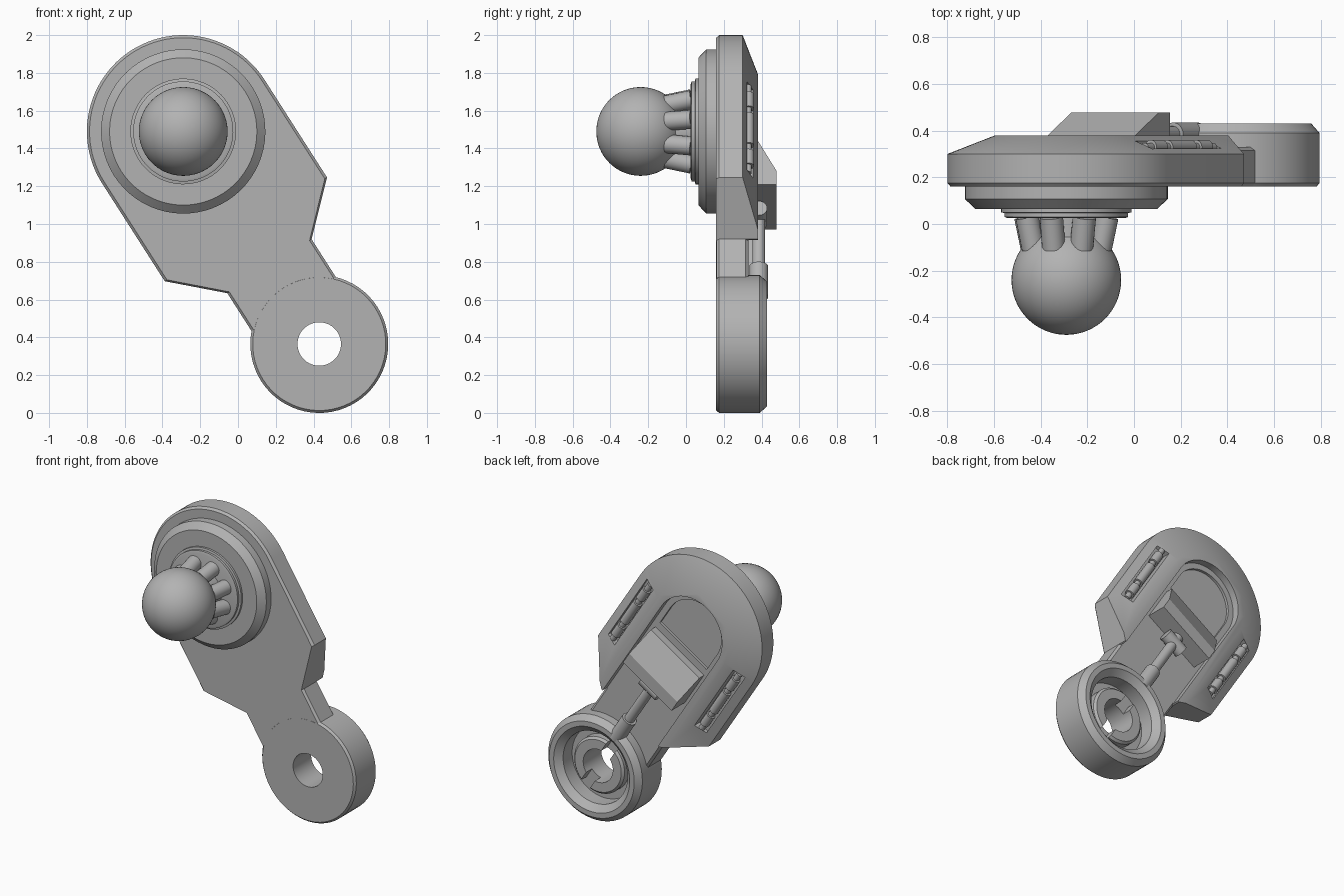
import bpy, bmesh, math
from mathutils import Matrix, Vector

cube = bpy.data.objects.get("Cube")
if cube:
    bpy.data.objects.remove(cube, do_unlink=True)

grey = bpy.data.materials.new("grey plastic")
grey.use_nodes = True
grey.diffuse_color = (0.45, 0.45, 0.45, 1)
grey.node_tree.nodes["Principled BSDF"].inputs["Base Color"].default_value = grey.diffuse_color

# The arm is built hanging straight down from the big disc, then tilted.
# Local coordinates: v across, y depth, u distance down the arm.
REACH = 1.336
PLACE = Matrix.Translation((-0.29, 0, 1.49)) @ Matrix.Rotation(-math.atan2(0.72, 1.125), 4, 'Y')


def finish(name, bm):
    bmesh.ops.recalc_face_normals(bm, faces=bm.faces)
    bm.transform(PLACE)
    mesh = bpy.data.meshes.new(name)
    bm.to_mesh(mesh)
    bm.free()
    mesh.materials.append(grey)
    ob = bpy.data.objects.new(name, mesh)
    bpy.context.collection.objects.link(ob)
    return ob


def activate(ob):
    bpy.ops.object.select_all(action='DESELECT')
    ob.select_set(True)
    bpy.context.view_layer.objects.active = ob


def stack(name, layers):
    """Skin between outlines of (v, u) points placed at successive depths."""
    bm = bmesh.new()
    rings = [[bm.verts.new((v, y, -u)) for v, u in pts] for y, pts in layers]
    n = len(rings[0])
    for a, b in zip(rings, rings[1:]):
        for i in range(n):
            j = (i + 1) % n
            bm.faces.new((a[i], a[j], b[j], b[i]))
    bm.faces.new(rings[0])
    bm.faces.new(rings[-1])
    return finish(name, bm)


def lathe(name, profile, u=0, closed=False):
    """Turn a profile of (radius, y) around the depth axis."""
    bm = bmesh.new()
    pts = [bm.verts.new((r, y, 0)) for r, y in profile]
    pairs = list(zip(pts, pts[1:])) + ([(pts[-1], pts[0])] if closed else [])
    edges = [bm.edges.new(p) for p in pairs]
    bmesh.ops.spin(bm, geom=pts + edges, cent=(0, 0, 0), axis=(0, 1, 0),
                   angle=2 * math.pi, steps=64)
    bmesh.ops.remove_doubles(bm, verts=bm.verts, dist=0.0005)
    bm.transform(Matrix.Translation((0, 0, -u)))
    return finish(name, bm)


def rod(name, a, b, radius):
    """Cylinder between two (v, y, u) points."""
    a, b = Vector((a[0], a[1], -a[2])), Vector((b[0], b[1], -b[2]))
    bm = bmesh.new()
    turn = (b - a).to_track_quat('Z', 'Y').to_matrix().to_4x4()
    bmesh.ops.create_cone(bm, cap_ends=True, segments=24, radius1=radius, radius2=radius,
                          depth=(b - a).length, matrix=Matrix.Translation((a + b) / 2) @ turn)
    return finish(name, bm)


def block(v0, v1, u0, u1):
    return [(v0, u0), (v1, u0), (v1, u1), (v0, u1)]


def arch(r, *tail, steps=48):
    """Half circle over the top, closed by mirrored points down the sides."""
    arc = [(r * math.cos(math.pi * i / steps), -r * math.sin(math.pi * i / steps))
           for i in range(steps + 1)]
    return arc + [(-v, u) for v, u in tail] + list(reversed(tail))


def cut(ob, cutter):
    cutter.hide_render = True
    mod = ob.modifiers.new("cut", 'BOOLEAN')
    mod.operation, mod.solver, mod.object = 'DIFFERENCE', 'EXACT', cutter
    activate(ob)
    bpy.ops.object.modifier_apply(modifier=mod.name)
    bpy.data.objects.remove(cutter, do_unlink=True)


# Housing: rounded top, broad slope around the back edge
def shell(r, shoulder, foot):
    return arch(r, (r, shoulder), (foot, 0.847))


housing = stack("housing", [
    (0.16, shell(0.496, 0.615, 0.252)),
    (0.175, shell(0.51, 0.615, 0.265)),
    (0.30, shell(0.51, 0.615, 0.265)),
    (0.38, shell(0.305, 0.809, 0.265))])
cut(housing, stack("channel_cutter", [(y, arch(0.255, (0.255, 0.95))) for y in (0.33, 0.5)]))
cut(housing, stack("panel_cutter", [(y, arch(0.215, (0.215, 0.15))) for y in (0.312, 0.4)]))
for side in (-1, 1):
    cut(housing, stack("slot_cutter", [
        (y, block(side * 0.41 - 0.042, side * 0.41 + 0.042, -0.025, 0.53)) for y in (0.3, 0.45)]))

# Pins lying in the side slots
for side, label in ((-1, "right"), (1, "left")):
    v = side * 0.41
    rod(label + "_pin", (v, 0.328, -0.02), (v, 0.328, 0.525), 0.02)
    for i, (u0, u1) in enumerate(((0.03, 0.12), (0.16, 0.35), (0.39, 0.48))):
        rod(f"{label}_pin_sleeve_{i + 1}", (v, 0.33, u0), (v, 0.33, u1), 0.03)

# Neck joining the housing to the lower cup
stack("neck", [(y, block(-w, w, 0.847, 1.085)) for y, w in
               ((0.1605, 0.252), (0.175, 0.265), (0.315, 0.265), (0.33, 0.25))])

# Wedge-topped block in the channel
stack("wedge_block", [(0.325, block(-0.2226, 0.2226, 0.2, 0.475)),
                      (0.38, block(-0.2226, 0.2226, 0.2, 0.475)),
                      (0.478, block(-0.2226, 0.2226, 0.388, 0.475))])

# Piston linking the block to the cup
rod("piston_joint", (-0.075, 0.385, 0.53), (0.075, 0.385, 0.53), 0.045)
rod("piston_mount", (0, 0.385, 0.46), (0, 0.385, 0.53), 0.04)
rod("piston_rod", (0, 0.385, 0.53), (0, 0.385, 0.9), 0.034)
rod("piston_sleeve", (0, 0.385, 0.85), (0, 0.385, 1.04), 0.05)

# Lower cup with slotted hub
lathe("cup", [(0.115, 0.16), (0.352, 0.16), (0.365, 0.175), (0.365, 0.39), (0.33, 0.43),
              (0.295, 0.43), (0.25, 0.39), (0.25, 0.29), (0.115, 0.29)], REACH, closed=True)
hub = lathe("hub", [(0.115, 0.288), (0.195, 0.288), (0.195, 0.345), (0.18, 0.36),
                    (0.115, 0.36)], REACH, closed=True)
cut(hub, stack("hub_cutter", [(y, block(-0.04, 0.04, REACH - 0.3, REACH + 0.3))
                              for y in (0.295, 0.5)]))

# Front flange and collar
lathe("flange", [(0, 0.065), (0.39, 0.065), (0.435, 0.107), (0.435, 0.165), (0, 0.165)])
lathe("collar", [(0, 0.025), (0.25, 0.025), (0.265, 0.03), (0.265, 0.047), (0.28, 0.05),
                 (0.28, 0.07), (0, 0.07)])

# Ball on a ribbed stem
lathe("stem", [(0, -0.1), (0.145, -0.1), (0.145, 0.03), (0, 0.03)])
for i in range(8):
    a = math.radians(45) * i - math.atan2(0.72, 1.125)
    c, s = math.cos(a), math.sin(a)
    rod(f"stem_rib_{i + 1}", (0.185 * c, 0.03, 0.185 * s), (0.155 * c, -0.105, 0.155 * s), 0.05)
lathe("ball", [(0.235 * math.sin(math.pi * i / 32), -0.24 - 0.235 * math.cos(math.pi * i / 32))
               for i in range(33)])

# Smooth the round surfaces, keep the edges crisp
for ob in bpy.context.collection.objects:
    if ob.type == 'MESH' and ob.data.materials and ob.data.materials[0] == grey:
        activate(ob)
        bpy.ops.object.shade_smooth_by_angle(angle=math.radians(22))
